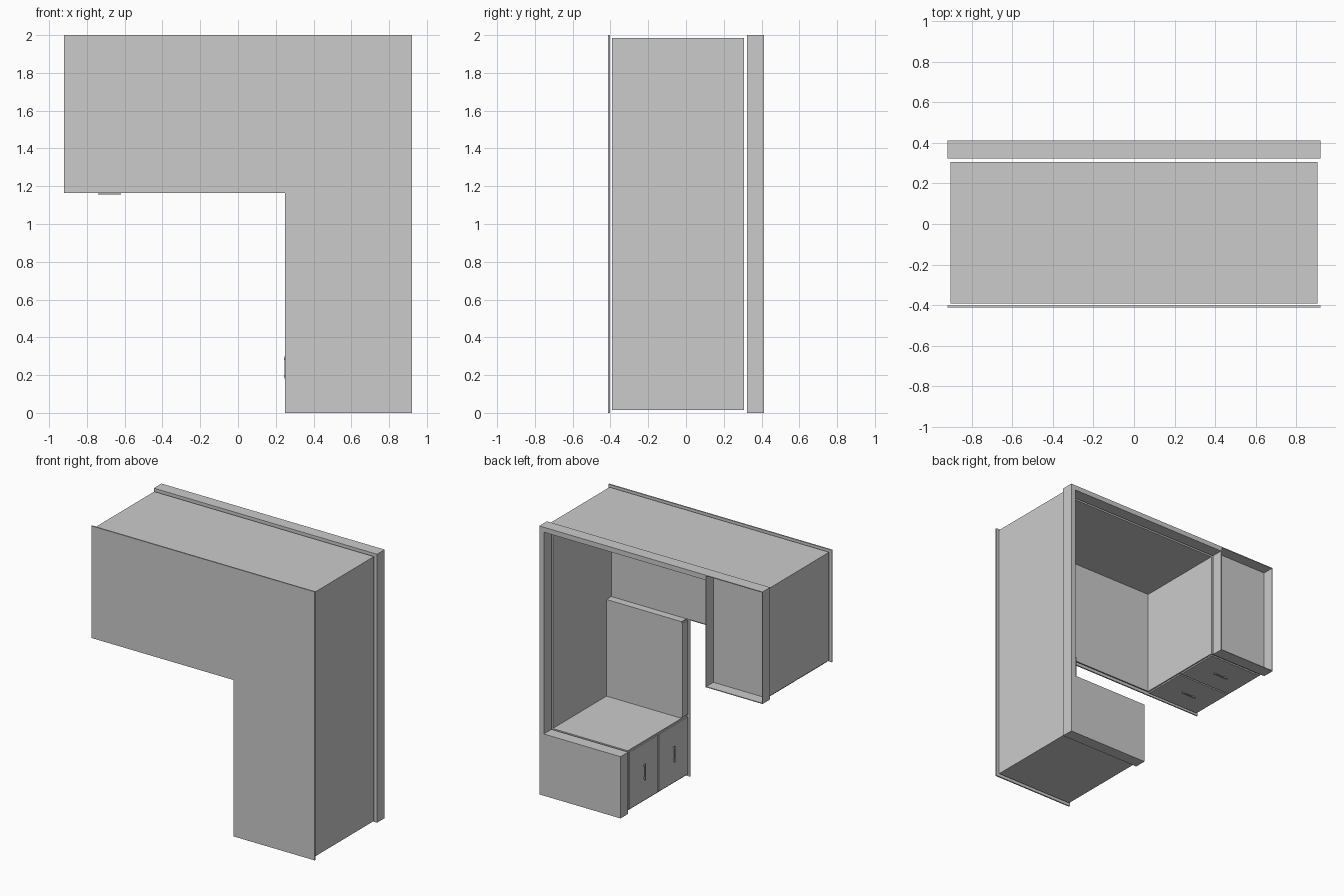
import bpy, bmesh

if "Cube" in bpy.data.objects:
    bpy.data.objects.remove(bpy.data.objects["Cube"])


def box(name, x0, x1, y0, y1, z0, z1):
    bm = bmesh.new()
    bmesh.ops.create_cube(bm, size=1)
    for v in bm.verts:
        v.co = ((x0 + x1) / 2 + v.co.x * (x1 - x0),
                (y0 + y1) / 2 + v.co.y * (y1 - y0),
                (z0 + z1) / 2 + v.co.z * (z1 - z0))
    return finish(name, bm)


def prism(name, pts, y0, y1):
    """Extrude an x-z outline along y."""
    bm = bmesh.new()
    face = bm.faces.new([bm.verts.new((x, y0, z)) for x, z in pts])
    ext = bmesh.ops.extrude_face_region(bm, geom=[face])
    for v in ext["geom"]:
        if isinstance(v, bmesh.types.BMVert):
            v.co.y = y1
    bmesh.ops.recalc_face_normals(bm, faces=bm.faces)
    return finish(name, bm)


def finish(name, bm):
    mesh = bpy.data.meshes.new(name)
    bm.to_mesh(mesh)
    bm.free()
    obj = bpy.data.objects.new(name, mesh)
    bpy.context.collection.objects.link(obj)
    return obj


def ell(o):
    """L outline, inset by o."""
    a, b, i, j = .92 - o, 2 - o, .25 + o, 1.165 + o
    return [(-a, j), (i, j), (i, o), (a, o), (a, b), (-a, b)]


# L-shaped facing sheet
prism("facing_panel", ell(0), -.412, -.402)

# shell: front sheet and outer walls
Y0, Y1 = -.39, .307
P0, P1 = .323, .413
prism("body_front", ell(.015), Y0 - .002, Y0 + .008)
box("body_side_wall", .883, .905, Y0, Y1, .46, 1.985)
box("body_top_wall", -.45, .883, Y0, Y1, 1.963, 1.985)

# cabinets at both ends of the L
box("lower_cabinet", .265, .905, Y0, Y1, .015, .46)
box("upper_cabinet", -.905, -.45, Y0, Y1, 1.18, 1.985)

# shallow tray between the lower cabinet and the corner
box("tray", .265, .883, Y0, -.325, .46, 1.18)
box("tray_front", .255, .264, Y0, -.325, .47, 1.17)

# plinth: solid block, outer rails, hollow ring
box("plinth_block", .25, .92, P0, P1, 0, .46)
box("plinth_side_rail", .883, .92, P0, P1, .46, 2)
box("plinth_top_rail", -.45, .883, P0, P1, 1.963, 2)
T = .006
box("plinth_ring_top", -.92, -.45, P0, P1, 2 - T, 2)
box("plinth_ring_bottom", -.92, -.45, P0, P1, 1.165, 1.165 + T)
box("plinth_ring_left", -.92, -.92 + T, P0, P1, 1.165 + T, 2 - T)
box("plinth_ring_right", -.45 - T, -.45, P0, P1, 1.165 + T, 2 - T)
box("plinth_ring_back", -.914, -.456, P0, P0 + T, 1.171, 1.994)

# two doors with bar handles on each cabinet
for n, (a, b) in enumerate([(-.385, -.048), (-.036, .3)]):
    m = (a + b) / 2
    box(f"lower_door_{n}", .255, .264, a, b, .025, .45)
    box(f"upper_door_{n}", -.895, -.46, a, b, 1.169, 1.179)
    box(f"lower_handle_{n}", .243, .247, m - .006, m + .006, .18, .30)
    box(f"upper_handle_{n}", -.74, -.62, m - .006, m + .006, 1.157, 1.161)
    for k in (0, 1):
        z, x = .19 + k * .09, -.73 + k * .09
        box(f"lower_handle_post_{n}{k}", .247, .255, m - .004, m + .004, z, z + .01)
        box(f"upper_handle_post_{n}{k}", x, x + .01, m - .004, m + .004, 1.161, 1.169)
